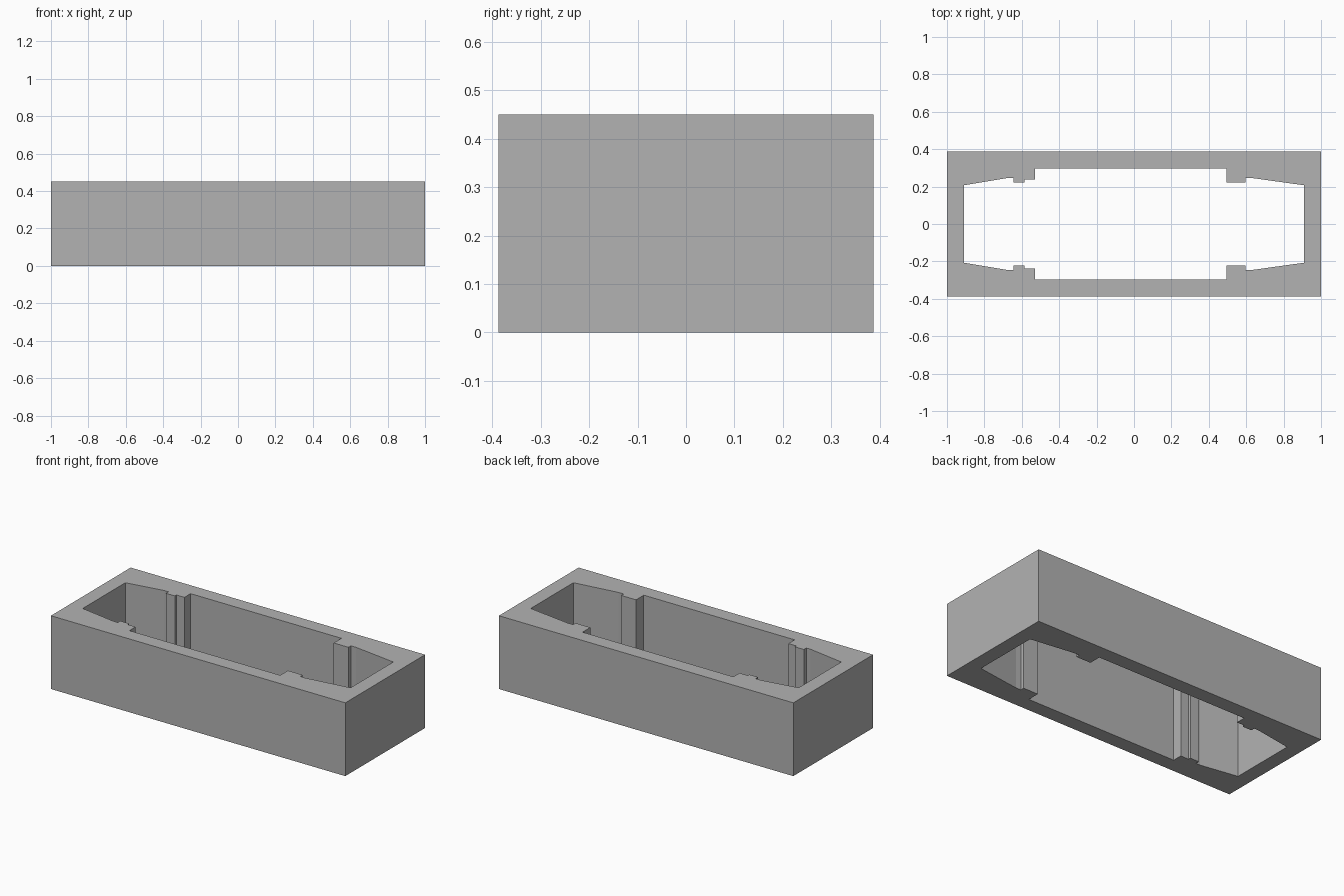
import bpy
import bmesh

cube = bpy.data.objects.get("Cube")
if cube:
    bpy.data.objects.remove(cube, do_unlink=True)

HEIGHT = 0.45
HALF_DEPTH = 0.387
END = 0.91      # inner end wall
TAPER = 0.207   # half width of the opening at its ends
SHOULDER = 0.246
RIB = 0.222
STEP = 0.237
BAY = 0.297     # half width of the central bay

grey = bpy.data.materials.new("plain grey")
grey.use_nodes = True
colour = (0.45, 0.45, 0.45, 1)
grey.diffuse_color = colour
grey.node_tree.nodes["Principled BSDF"].inputs["Base Color"].default_value = colour

# Back half of the frame outline: outer wall, then the stepped opening
outer = [(-1, 0), (-1, HALF_DEPTH), (1, HALF_DEPTH), (1, 0)]
opening = [
    (END, 0), (END, TAPER), (0.63, SHOULDER), (0.595, SHOULDER),
    (0.595, RIB), (0.495, RIB), (0.495, BAY),
    (-0.53, BAY), (-0.53, STEP), (-0.585, STEP), (-0.585, RIB),
    (-0.645, RIB), (-0.645, SHOULDER), (-0.675, SHOULDER),
    (-END, TAPER), (-END, 0),
]

bm = bmesh.new()
base = bm.faces.new([bm.verts.new((x, y, 0)) for x, y in outer + opening])
raised = bmesh.ops.extrude_face_region(bm, geom=[base], use_keep_orig=True)
top = [g for g in raised["geom"] if isinstance(g, bmesh.types.BMVert)]
bmesh.ops.translate(bm, verts=top, vec=(0, 0, HEIGHT))
bmesh.ops.recalc_face_normals(bm, faces=bm.faces)

# Open the cut ends so that the mirrored halves join cleanly
seam = [f for f in bm.faces if all(abs(v.co.y) < 1e-5 for v in f.verts)]
bmesh.ops.delete(bm, geom=seam, context='FACES_ONLY')

mesh = bpy.data.meshes.new("frame_body")
bm.to_mesh(mesh)
bm.free()
mesh.materials.append(grey)
body = bpy.data.objects.new("frame_body", mesh)
bpy.context.collection.objects.link(body)

# Front half
mirror = body.modifiers.new("front half", 'MIRROR')
mirror.use_axis = (False, True, False)
mirror.use_clip = True
